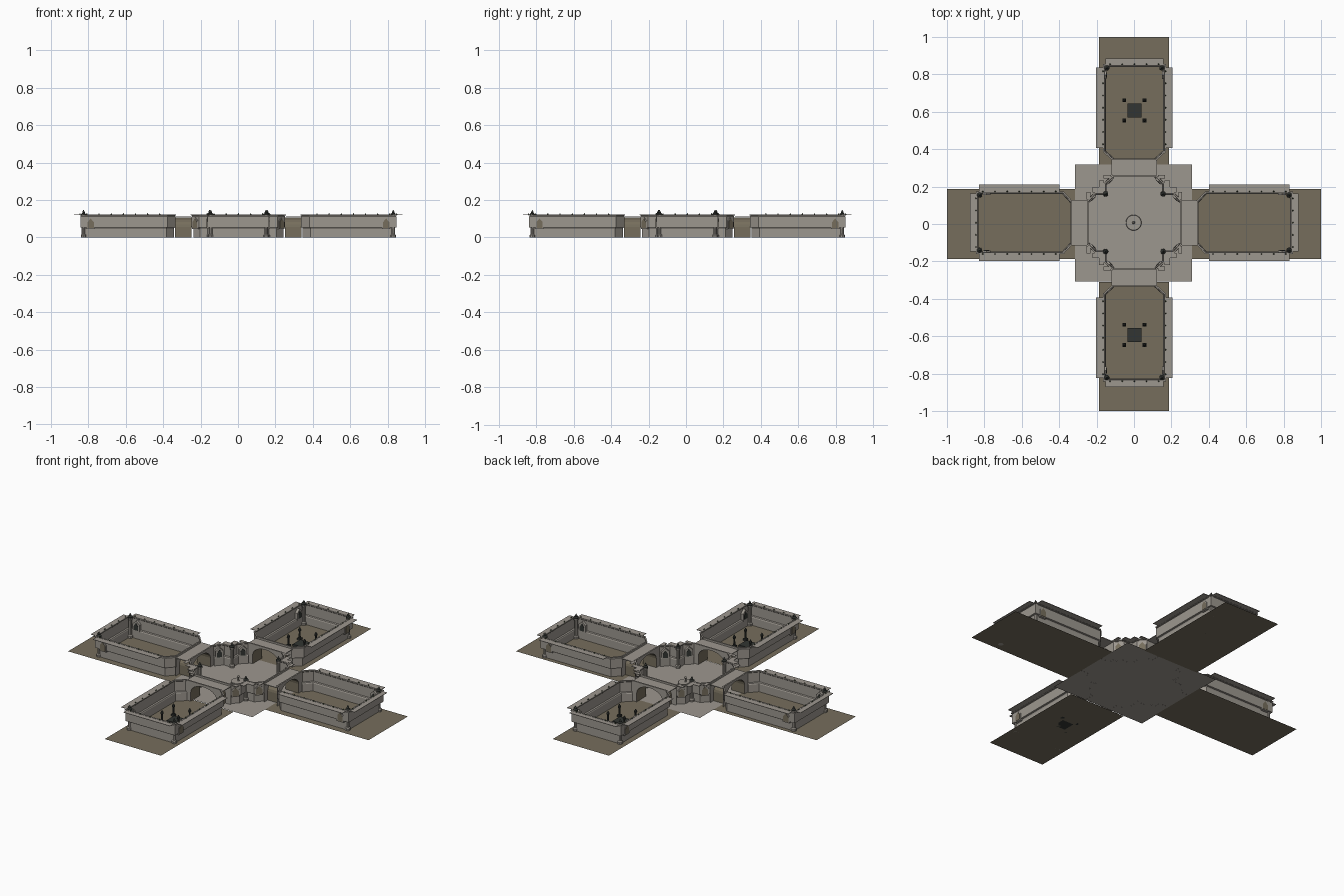
import bpy, bmesh, math
from mathutils import Matrix, Vector

if "Cube" in bpy.data.objects:
    bpy.data.objects.remove(bpy.data.objects["Cube"])

def material(name, rgb):
    m = bpy.data.materials.new(name)
    m.diffuse_color = (*rgb, 1)
    m.use_nodes = True
    m.node_tree.nodes["Principled BSDF"].inputs["Base Color"].default_value = m.diffuse_color
    return m

STONE = material("grey stone", (0.335, 0.31, 0.275))
EARTH = material("brown earth", (0.18, 0.155, 0.108))
IRON = material("dark iron", (0.032, 0.036, 0.032))
MOSS = material("dark green metal", (0.045, 0.062, 0.03))

SHIFT = Matrix.Translation((0.002, 0.007, 0))
parts = {}

def part(name, mat):
    if name not in parts:
        parts[name] = (bmesh.new(), mat)
    return parts[name][0]

def add_faces(bm, M, pts, faces):
    vs = [bm.verts.new(M @ Vector(p)) for p in pts]
    for f in faces:
        bm.faces.new([vs[i] for i in f])

def sheet(bm, M, x0, x1, y0, y1, z):
    add_faces(bm, M, [(x0, y0, z), (x1, y0, z), (x1, y1, z), (x0, y1, z)], [(0, 1, 2, 3)])

def box(bm, M, x0, x1, y0, y1, z0, z1):
    T = M @ Matrix.Translation(((x0 + x1) / 2, (y0 + y1) / 2, (z0 + z1) / 2))
    bmesh.ops.create_cube(bm, size=1, matrix=T @ Matrix.Diagonal((x1 - x0, y1 - y0, z1 - z0, 1)))

def lathe(bm, M, profile, n=10):
    """Turned solid from (radius, height) pairs."""
    pts = [(r * math.cos(2 * math.pi * k / n), r * math.sin(2 * math.pi * k / n), z)
           for r, z in profile for k in range(n)]
    faces = [(i * n + k, i * n + (k + 1) % n, (i + 1) * n + (k + 1) % n, (i + 1) * n + k)
             for i in range(len(profile) - 1) for k in range(n)]
    faces.append(tuple(reversed(range(n))))
    faces.append(tuple((len(profile) - 1) * n + k for k in range(n)))
    add_faces(bm, M, pts, faces)

def offset_path(path, d):
    """Shift an open path sideways (to its right) with mitred corners."""
    ps = [Vector(p) for p in path]
    ns = []
    for a, b in zip(ps, ps[1:]):
        t = (b - a).normalized()
        ns.append(Vector((t.y, -t.x)))
    out = []
    for i, p in enumerate(ps):
        n0, n1 = ns[max(i - 1, 0)], ns[min(i, len(ns) - 1)]
        m = (n0 + n1).normalized()
        out.append(p + m * (d / m.dot(n0)))
    return out

def sweep(bm, M, path, profile):
    """Carry an (offset, height) profile along a plan path."""
    rows = [[(p.x, p.y, z) for p in offset_path(path, d)] for d, z in profile]
    n = len(path)
    faces = [(i * n + k, i * n + k + 1, (i + 1) * n + k + 1, (i + 1) * n + k)
             for i in range(len(rows) - 1) for k in range(n - 1)]
    add_faces(bm, M, [p for r in rows for p in r], faces)

def niche(M, x, y, angle):
    """Pointed niche in a wall; local +x points out of the room."""
    T = M @ Matrix.Translation((x, y, 0)) @ Matrix.Rotation(angle, 4, 'Z')
    for name, mat, w, z0, z1, ta, tb in (("niche_frames", STONE, .022, .045, .108, -.016, .003),
                                         ("niche_backs", EARTH, .017, .05, .101, .002, .005),
                                         ("niche_hollows", IRON, .014, .052, .096, -.018, -.014)):
        shape = [(-w, z0), (w, z0), (w, z1 - .02), (0, z1), (-w, z1 - .02)]
        pts = [(s, px, pz) for s in (ta, tb) for px, pz in shape]
        faces = [(4, 3, 2, 1, 0), (5, 6, 7, 8, 9)]
        faces += [(k, (k + 1) % 5, (k + 1) % 5 + 5, k + 5) for k in range(5)]
        add_faces(part(name, mat), T, pts, faces)

def column(M, x, y):
    T = M @ Matrix.Translation((x, y, 0))
    lathe(part("columns", STONE), T, [(.015, 0), (.015, .012), (.01, .018), (.01, .106), (.014, .112), (.014, .12)])
    lathe(part("column_finials", IRON), T, [(.014, .12), (.014, .125), (.007, .131), (.007, .135), (.001, .147)])

def stud(M, x, y):
    lathe(part("ledge_studs", MOSS), M @ Matrix.Translation((x, y, .119)), [(.004, 0), (.004, .005), (.001, .01)], 6)

WALL = [(-.012, 0), (-.012, .046), (-.009, .052), (0, .054), (0, .112), (-.006, .117), (-.006, .122)]
RAIL = [(-.005, .118), (.003, .118), (.003, .123), (-.005, .123), (-.005, .118)]
ROOM = [(.115, .335), (.165, .38), (.165, .845), (-.165, .845), (-.165, .38), (-.115, .335)]
HALL = [(.25, .115), (.21, .16), (.16, .16), (.16, .21), (.115, .25)]
ARCH = [(-.085, 0)] + [(-.085 * math.cos(math.pi * k / 12), .055 + .052 * math.sin(math.pi * k / 12))
                       for k in range(13)] + [(.085, 0)]

# central floor
sheet(part("hall_floor", STONE), Matrix.Translation((-.002, .005, 0)), -.313, .313, -.313, .313, .0005)

for q in range(4):
    R = Matrix.Rotation(q * math.pi / 2, 4, 'Z')
    M = SHIFT @ R
    # arm floor
    sheet(part("arm_floors", EARTH), R, -.187, .187, .31, 1, 0)
    # walls and rails of one room and one hall corner
    for wall, path in (("room", ROOM), ("hall", HALL)):
        sweep(part(wall + "_walls", STONE), M, path, WALL)
        sweep(part(wall + "_rails", STONE), M, path, RAIL)
    # doorway panels with arched openings, and the vault between them
    for y in (.25, .338):
        pts = [(-.12, y, 0), (-.12, y, .12), (.12, y, .12), (.12, y, 0)]
        pts += [(x, y, z) for x, z in reversed(ARCH)]
        add_faces(part("doorway_panels", STONE), M, pts, [tuple(range(len(pts)))])
        box(part("doorway_rails", STONE), M, -.118, .118, y - .004, y + .004, .118, .123)
    n = len(ARCH)
    add_faces(part("passage_vaults", EARTH), M, [(x, y, z) for y in (.25, .338) for x, z in ARCH],
              [(k, k + 1, n + k + 1, n + k) for k in range(n - 1)])
    box(part("passage_roofs", STONE), M, -.122, .122, .254, .334, .108, .112)
    # overhanging ledges outside the walls, with studs along them
    ledges = part("wall_ledges", STONE)
    box(ledges, M, -.155, .155, .847, .878, .119, .1215)
    for k in range(5):
        stud(M, -.13 + .065 * k, .847)
    for s in (-1, 1):
        a, b = sorted((s * .166, s * .204))
        box(ledges, M, a, b, .4, .83, .119, .1215)
        for k in range(7):
            stud(M, s * .167, .42 + .065 * k)
        # small ledges on the hall corners
        a, b = sorted((s * .162, s * .19))
        box(ledges, M, a, b, .164, .225, .119, .1215)
        a, b = sorted((s * .125, s * .165))
        box(ledges, M, a, b, .235, .255, .119, .1215)
        # columns and niches in the outer room corners
        column(M, s * .148, .828)
        niche(M, s * .165, .79, 0 if s > 0 else math.pi)
    # hall corner column and niches on the slanted walls
    column(M, .154, .154)
    niche(M, .23, .138, math.radians(45))
    niche(M, .138, .23, math.radians(45))
    # altar with four posts, in the front and back rooms only
    if q % 2 == 0:
        A = M @ Matrix.Translation((0, .6, 0))
        box(part("altar_blocks", IRON), A, -.037, .037, -.037, .037, 0, .012)
        for x in (-.054, .054):
            for y in (-.054, .054):
                P = A @ Matrix.Translation((x, y, 0))
                posts = part("altar_posts", IRON)
                box(posts, P, -.01, .01, -.01, .01, 0, .012)
                lathe(posts, P, [(.006, .01), (.005, .05), (.009, .056), (.008, .064), (.001, .075)], 8)

# round fountain in the middle of the hall
F = SHIFT @ Matrix.Translation((-.004, 0, 0))
lathe(part("fountain_basin", STONE), F, [(.042, .001), (.042, .014), (.04, .016)], 24)
lathe(part("fountain_post", STONE), F, [(.006, .015), (.004, .02), (.004, .038), (.008, .043), (.001, .05)], 10)

for name, (bm, mat) in parts.items():
    me = bpy.data.meshes.new(name)
    bm.normal_update()
    bm.to_mesh(me)
    bm.free()
    me.materials.append(mat)
    bpy.context.collection.objects.link(bpy.data.objects.new(name, me))
